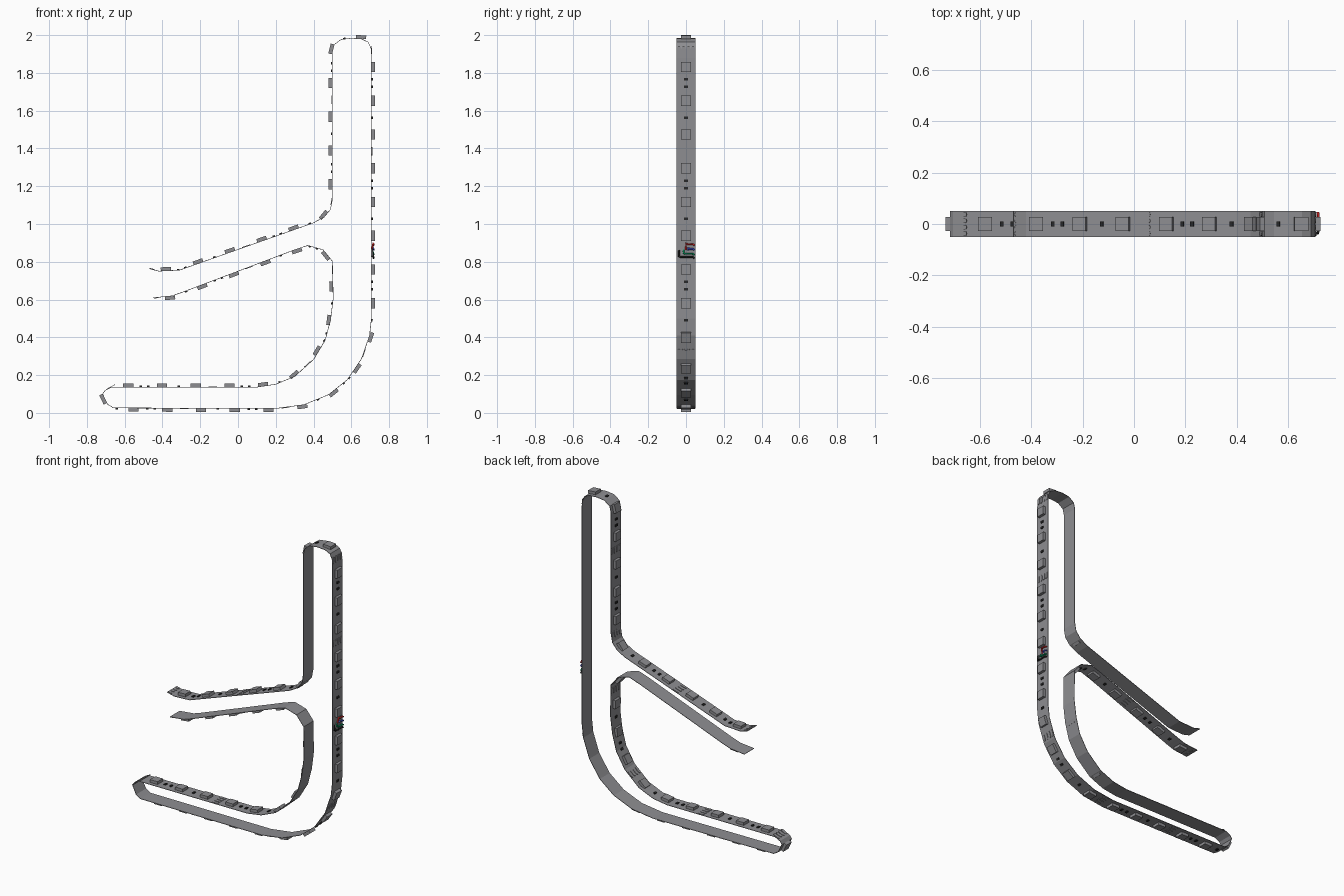
import bpy, bmesh, math
from mathutils import Vector, Matrix

if "Cube" in bpy.data.objects:
    bpy.data.objects.remove(bpy.data.objects["Cube"])

# Centre line of the ribbon in (x, z), from the upper free end to the lower one
PATH = [(-.47, .765), (-.42, .752), (-.31, .757), (-.26, .775), (.40, 1.008),
        (.455, 1.038), (.488, 1.078), (.498, 1.13), (.498, 1.91), (.508, 1.95),
        (.545, 1.978), (.60, 1.985), (.655, 1.981), (.69, 1.964), (.706, 1.93),
        (.708, 1.88), (.708, .50), (.698, .41), (.655, .285), (.58, .175),
        (.48, .095), (.35, .042), (.20, .022), (-.66, .025), (-.692, .045),
        (-.718, .10), (-.705, .12), (-.67, .138), (.10, .138), (.20, .153),
        (.30, .195), (.40, .285), (.46, .385), (.488, .49), (.502, .60),
        (.500, .80), (.45, .862), (.37, .885), (.30, .862), (-.30, .635),
        (-.35, .618), (-.45, .608)]
P = [Vector((x, 0, z)) for x, z in PATH]
HALF_W, THICK = .05, .003


def outward(t):
    return Vector((-t.z, 0, t.x))


def frame(s):
    """Matrix on the ribbon at arc length s: x along, y across, z outward."""
    for a, b in zip(P, P[1:]):
        d = (b - a).length
        if s <= d or b is P[-1]:
            t = (b - a).normalized()
            m = Matrix((t, (0, 1, 0), outward(t))).transposed().to_4x4()
            m.translation = a + t * s
            return m
        s -= d


def material(name, color):
    mat = bpy.data.materials.new(name)
    mat.diffuse_color = (*color, 1)
    mat.use_nodes = True
    mat.node_tree.nodes["Principled BSDF"].inputs["Base Color"].default_value = mat.diffuse_color
    return mat


def finish(name, bm, mat):
    bmesh.ops.recalc_face_normals(bm, faces=bm.faces)
    me = bpy.data.meshes.new(name)
    bm.to_mesh(me)
    bm.free()
    me.materials.append(mat)
    bpy.context.collection.objects.link(bpy.data.objects.new(name, me))


def add_box(bm, m, size):
    mat = m @ Matrix.Translation((0, 0, size[2] / 2 - .001)) @ Matrix.Diagonal((*size, 1))
    bmesh.ops.create_cube(bm, size=1, matrix=mat)


def add_pad(bm, m, length, width, height):
    """Rounded flat solder pad."""
    r, ring = width / 2, []
    for k in range(10):
        a = math.pi * (k if k < 5 else k - 1) / 4 - math.pi / 2
        cx = (length / 2 - r) * (1 if k < 5 else -1)
        ring.append((cx + r * math.cos(a), r * math.sin(a)))
    lo, hi = [[bm.verts.new(m @ Vector((x, y, z))) for x, y in ring] for z in (0, height)]
    bm.faces.new(lo)
    bm.faces.new(hi)
    for k in range(10):
        j = (k + 1) % 10
        bm.faces.new((lo[k], lo[j], hi[j], hi[k]))


grey = material("dark_grey", (.27, .27, .285))
black = material("near_black", (.02, .02, .02))

# Ribbon: mitred sweep of a thin rectangle
bm = bmesh.new()
rings = []
for i, p in enumerate(P):
    t0 = (P[i] - P[i - 1]).normalized() if i else (P[1] - P[0]).normalized()
    t1 = (P[i + 1] - P[i]).normalized() if i < len(P) - 1 else t0
    n = outward((t0 + t1).normalized())
    rings.append([bm.verts.new(p + n * h + Vector((0, y, 0)))
                  for y, h in ((-HALF_W, 0), (HALF_W, 0), (HALF_W, -THICK), (-HALF_W, -THICK))])
for a, b in zip(rings, rings[1:]):
    for k in range(4):
        j = (k + 1) % 4
        bm.faces.new((a[k], a[j], b[j], b[k]))
bm.faces.new(rings[0])
bm.faces.new(rings[-1])
finish("flexible_ribbon", bm, grey)

# Light chips, resistors and cut pads repeat in groups of three chips
COUNT = 45
TOTAL = sum((b - a).length for a, b in zip(P, P[1:]))
STEP = (TOTAL - .18) / (COUNT - 1)
chips, resistors, pads = bmesh.new(), bmesh.new(), bmesh.new()
PAD_Y = (-.037, -.0125, .0125, .037)


def pad_row(s, length):
    for y in PAD_Y:
        add_pad(pads, frame(s) @ Matrix.Translation((0, y, 0)), length, .019, .003)


for i in range(COUNT):
    s = .09 + i * STEP
    add_box(chips, frame(s), (.054, .054, .019))
    if i == COUNT - 1:
        break
    mid = s + STEP / 2
    if i % 3 == 2:
        pad_row(mid, .044)
    for q in ((mid - .024, mid + .016), (mid,), ())[i % 3]:
        add_box(resistors, frame(q), (.013, .02, .007))
pad_row(.016, .024)
pad_row(TOTAL - .016, .024)
finish("light_chips", chips, grey)
finish("resistors", resistors, black)
finish("solder_pads", pads, grey)

# Four short coloured wires soldered to the pads halfway up the right side
WIRES = [("black", (.02, .02, .02), -.037, .825), ("green", (0, .35, .12), -.0125, .842),
         ("blue", (.05, .08, .7), .0125, .868), ("red", (.8, .02, .02), .0, .893)]
for name, color, y, z in WIRES:
    cu = bpy.data.curves.new(name + "_wire", "CURVE")
    cu.dimensions = "3D"
    cu.bevel_depth, cu.bevel_resolution = .005, 1
    cu.use_fill_caps = True
    sp = cu.splines.new("POLY")
    pts = [(.709, y, .862), (.716, y, z + .004), (.718, y + .008, z), (.718, .036, z), (.717, .045, z - .006)]
    sp.points.add(len(pts) - 1)
    for pt, c in zip(sp.points, pts):
        pt.co = (*c, 1)
    cu.materials.append(material(name, color))
    bpy.context.collection.objects.link(bpy.data.objects.new(name + "_wire", cu))
